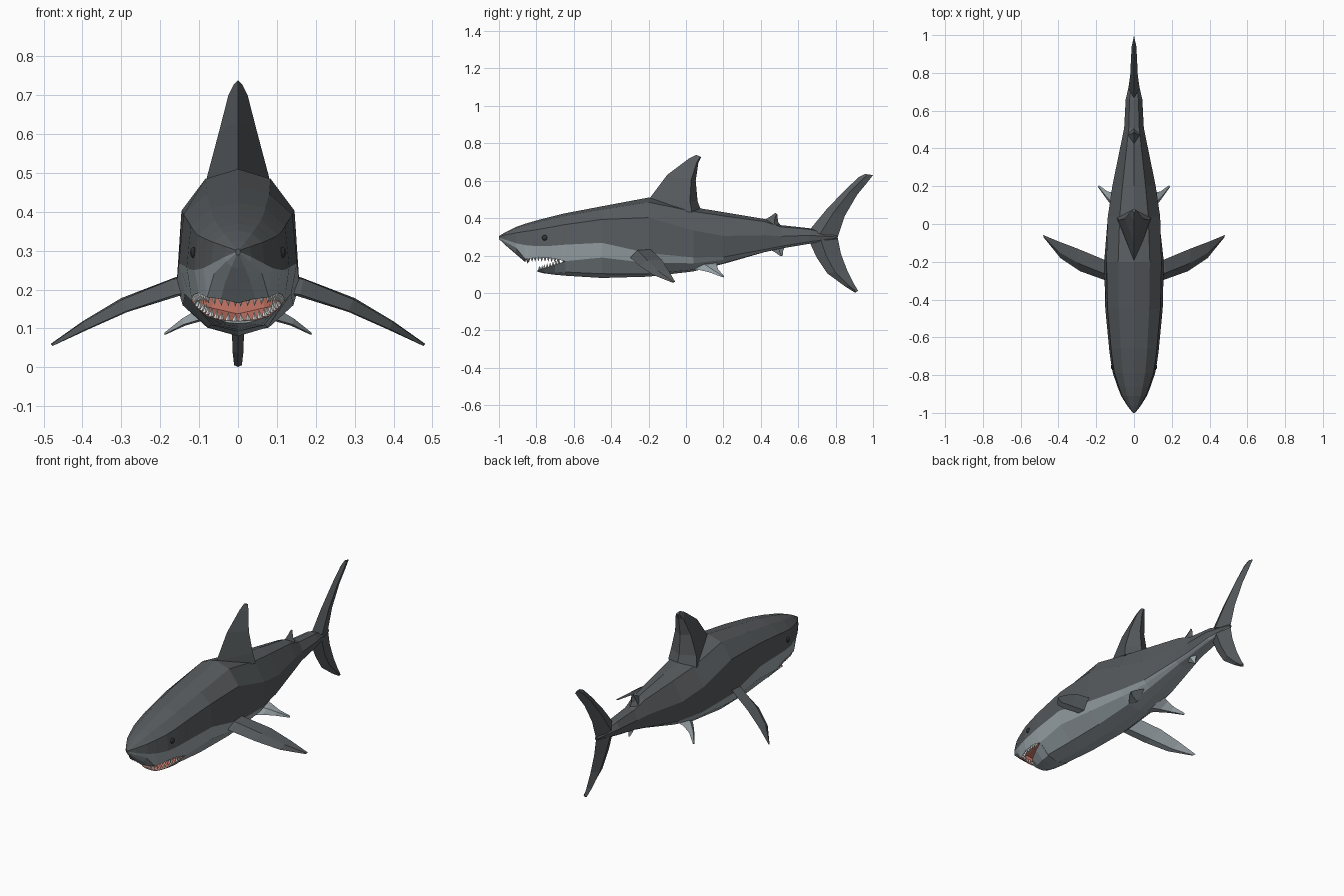
import bpy, bmesh
from mathutils import Vector


def material(name, rgb):
    m = bpy.data.materials.new(name)
    m.diffuse_color = (*rgb, 1)
    return m


HIDE = material("dark grey skin", (0.095, 0.104, 0.111))
BELLY = material("pale grey belly", (0.33, 0.38, 0.405))
MOUTH = material("salmon mouth", (0.66, 0.21, 0.155))
TOOTH = material("white teeth", (0.85, 0.87, 0.87))
EYE = material("black eye", (0.035, 0.038, 0.042))


def finish(name, bm, mats):
    bmesh.ops.recalc_face_normals(bm, faces=bm.faces[:])
    me = bpy.data.meshes.new(name)
    bm.to_mesh(me)
    bm.free()
    for m in mats:
        me.materials.append(m)
    ob = bpy.data.objects.new(name, me)
    bpy.context.collection.objects.link(ob)
    return ob


def loft(name, rings, mats, rule=lambda i, j: 0):
    """Skin closed rings; rule(section, strip) gives the material slot."""
    bm = bmesh.new()
    rows = [[bm.verts.new(p) for p in r] for r in rings]
    n = len(rows[0])
    for i in range(len(rows) - 1):
        for j in range(n):
            k = (j + 1) % n
            f = bm.faces.new((rows[i][j], rows[i][k], rows[i + 1][k], rows[i + 1][j]))
            f.material_index = rule(i, j)
    bm.faces.new(rows[0])
    bm.faces.new(rows[-1])
    return finish(name, bm, mats)


# Body: y, half width, top, colour line, bottom, optional lip height
stations = [
    (-1.0, 0.006, 0.304, 0.296, 0.288, None),
    (-0.965, 0.034, 0.325, 0.284, 0.255, None),
    (-0.91, 0.068, 0.352, 0.266, 0.208, None),
    (-0.86, 0.088, 0.370, 0.256, 0.165, 0.180),
    (-0.845, 0.093, 0.374, 0.254, 0.198, 0.183),
    (-0.79, 0.112, 0.390, 0.250, 0.205, 0.189),
    (-0.72, 0.124, 0.408, 0.252, 0.202, 0.186),
    (-0.66, 0.132, 0.423, 0.257, 0.190, 0.173),
    (-0.645, 0.133, 0.426, 0.258, 0.092, 0.170),
    (-0.45, 0.152, 0.463, 0.268, 0.080, None),
    (-0.2, 0.158, 0.510, 0.212, 0.087, None),
    (0.04, 0.143, 0.458, 0.190, 0.115, None),
    (0.2, 0.115, 0.432, 0.192, 0.155, None),
    (0.42, 0.070, 0.395, 0.232, 0.218, None),
    (0.51, 0.052, 0.362, 0.250, 0.238, None),
    (0.66, 0.044, 0.346, 0.274, 0.263, None),
    (0.81, 0.009, 0.305, 0.294, 0.289, None),
]
MOUTH_SECTIONS = range(3, 8)


def body_ring(y, w, top, line, bot, lip):
    h, d = top - line, line - bot
    t = min(1, max(0, (y + 0.2) / 0.4))            # flank ridge drops to the rear
    right = [(0, top), (0.53 * w, top - 0.085 * h),
             ((0.92 + 0.08 * t) * w, line + (0.64 - 0.17 * t) * h),
             ((1 - 0.14 * t) * w, line),
             ((0.9 - 0.18 * t) * w, lip or line - 0.42 * d),
             (0.5 * w, bot + 0.12 * d), (0, bot)]
    left = [(-x, z) for x, z in right[-2:0:-1]]
    return [(x, y, z) for x, z in right + left]


def body_colour(i, j):
    s = min(j, 11 - j)
    if i in MOUTH_SECTIONS and s >= 4:
        return 2
    return 1 if s >= 3 else 0


loft("body", [body_ring(*s) for s in stations], [HIDE, BELLY, MOUTH], body_colour)

# Lower jaw: y, half width, rim, bottom
jaw = []
for y, w, rim, bot in [(-0.795, 0.05, 0.122, 0.113), (-0.76, 0.08, 0.132, 0.105),
                       (-0.70, 0.105, 0.152, 0.097), (-0.644, 0.12, 0.170, 0.092)]:
    d = rim - bot
    jaw.append([(x, y, z) for x, z in [
        (w, rim), (0.55 * w, bot + 0.2 * d), (0, bot), (-0.55 * w, bot + 0.2 * d),
        (-w, rim), (-0.85 * w, rim - 0.1 * d), (0, rim - 0.4 * d), (0.85 * w, rim - 0.1 * d)]])
loft("lower_jaw", jaw, [BELLY, MOUTH], lambda i, j: int(j >= 4))


# Teeth: small pyramids spaced along each lip
def teeth(name, path, direction, spacing=0.018, height=0.023, r=0.0075):
    bm = bmesh.new()
    path = [Vector(p) for p in path]
    walk = spacing / 2
    for a, b in zip(path, path[1:]):
        length = (b - a).length
        while walk < length:
            p = a.lerp(b, walk / length)
            for s in (1, -1):
                c = Vector((s * p.x, p.y, p.z))
                base = [bm.verts.new(c + Vector(o)) for o in
                        ((r, 0, 0), (0, r, 0), (-r, 0, 0), (0, -r, 0))]
                tip = bm.verts.new(c + Vector((-s * 0.003, 0, direction * height)))
                bm.faces.new(base)
                for k in range(4):
                    bm.faces.new((base[k], base[(k + 1) % 4], tip))
            walk += spacing
        walk -= length
    finish(name, bm, [TOOTH])


teeth("upper_teeth", [(0, -0.848, 0.178), (0.042, -0.846, 0.180), (0.078, -0.842, 0.186),
                      (0.097, -0.79, 0.191), (0.108, -0.72, 0.188), (0.114, -0.675, 0.178)], -1)
teeth("lower_teeth", [(0, -0.786, 0.117), (0.042, -0.783, 0.120), (0.072, -0.755, 0.131),
                      (0.096, -0.70, 0.150), (0.107, -0.67, 0.160)], 1)


# Fins: sections of (leading point, trailing point, half thickness)
def fin(name, sections, axis, ridge=0.4, mats=(HIDE,), rule=lambda i, j: 0, side=1):
    rings = []
    for lead, trail, t in sections:
        a, b = Vector(lead), Vector(trail)
        m, o = a.lerp(b, ridge), Vector(axis).normalized() * t
        rings.append([(side * p.x, p.y, p.z) for p in (a, m + o, b, m - o)])
    return loft(name, rings, mats, rule)


def upright(rows):
    return [((0, a, b), (0, c, d), t) for a, b, c, d, t in rows]


X = (1, 0, 0)
fin("dorsal_fin", upright([
    (-0.25, 0.44, 0.085, 0.43, 0.090), (-0.195, 0.505, 0.062, 0.49, 0.079),
    (-0.10, 0.632, 0.052, 0.60, 0.049), (0.015, 0.718, 0.066, 0.695, 0.025),
    (0.055, 0.738, 0.081, 0.727, 0.010)]), X, ridge=0.84)
fin("rear_dorsal_fin", upright([
    (0.41, 0.385, 0.515, 0.350, 0.032), (0.445, 0.405, 0.492, 0.380, 0.017),
    (0.478, 0.428, 0.488, 0.420, 0.004)]), X, ridge=0.6)
fin("anal_fin", upright([
    (0.44, 0.235, 0.53, 0.250, 0.022), (0.475, 0.218, 0.518, 0.222, 0.014),
    (0.505, 0.196, 0.517, 0.197, 0.004)]), X, ridge=0.6, mats=(BELLY,))
fin("tail_upper_lobe", upright([
    (0.655, 0.33, 0.81, 0.295, 0.030), (0.75, 0.445, 0.848, 0.410, 0.020),
    (0.85, 0.550, 0.915, 0.525, 0.016), (0.925, 0.620, 0.965, 0.585, 0.012),
    (0.957, 0.636, 1.0, 0.630, 0.005)]), X)
fin("tail_lower_lobe", upright([
    (0.655, 0.285, 0.81, 0.300, 0.026), (0.698, 0.190, 0.828, 0.210, 0.019),
    (0.755, 0.105, 0.862, 0.120, 0.016), (0.85, 0.035, 0.898, 0.048, 0.014),
    (0.905, 0.001, 0.920, 0.012, 0.010)]), X)

pectoral = [
    ((0.11, -0.30, 0.195), (0.11, -0.185, 0.235), 0.026),
    ((0.16, -0.295, 0.187), (0.16, -0.188, 0.232), 0.024),
    ((0.285, -0.25, 0.145), (0.30, -0.13, 0.178), 0.018),
    ((0.39, -0.18, 0.098), (0.40, -0.092, 0.118), 0.012),
    ((0.475, -0.075, 0.056), (0.482, -0.058, 0.060), 0.003)]
pelvic = [
    ((0.06, 0.03, 0.125), (0.06, 0.17, 0.165), 0.020),
    ((0.10, 0.075, 0.122), (0.10, 0.165, 0.150), 0.016),
    ((0.14, 0.125, 0.110), (0.14, 0.172, 0.125), 0.010),
    ((0.19, 0.195, 0.084), (0.185, 0.205, 0.090), 0.003)]

# Paired fins and eyes
for side, label in ((1, "right"), (-1, "left")):
    fin("pectoral_fin_" + label, pectoral, (0.4, -0.3, 1), mats=(HIDE, BELLY),
        rule=lambda i, j: int(j >= 2), side=side)
    fin("pelvic_fin_" + label, pelvic, (0.5, -0.2, 1), mats=(BELLY,), side=side)
    bpy.ops.mesh.primitive_uv_sphere_add(segments=10, ring_count=6, radius=0.015,
                                         location=(side * 0.113, -0.755, 0.295))
    eye = bpy.context.object
    eye.name = "eye_" + label
    eye.scale = (0.7, 1, 1)
    eye.data.materials.append(EYE)
